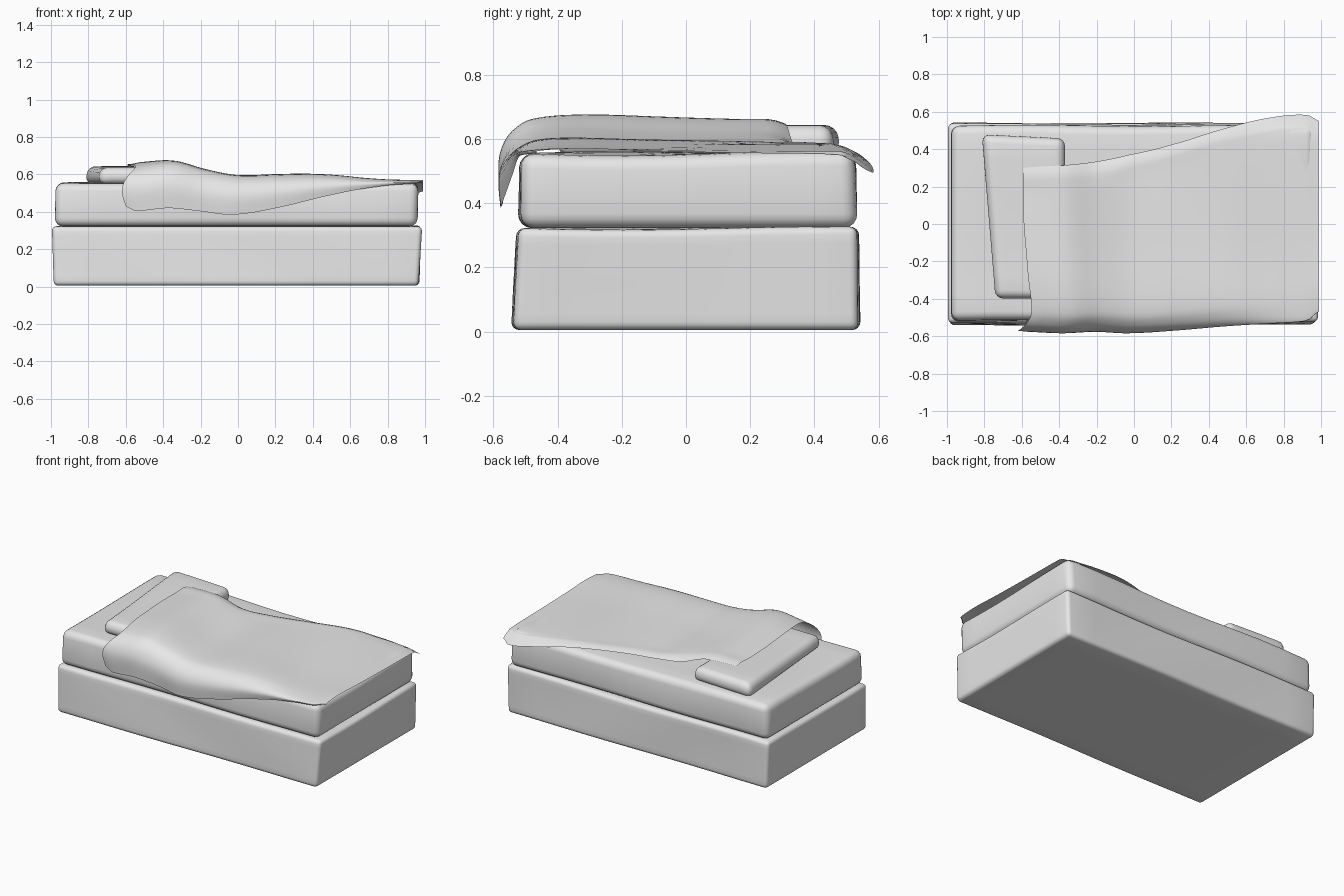
import bpy, bmesh, math
from mathutils import Vector

cube = bpy.data.objects.get("Cube")
if cube:
    bpy.data.objects.remove(cube, do_unlink=True)

mat = bpy.data.materials.new("light_grey")
mat.use_nodes = True
mat.diffuse_color = (0.8, 0.8, 0.8, 1)
mat.node_tree.nodes["Principled BSDF"].inputs["Base Color"].default_value = mat.diffuse_color


def add_object(name, bm):
    mesh = bpy.data.meshes.new(name)
    bm.to_mesh(mesh)
    bm.free()
    mesh.materials.append(mat)
    mesh.shade_smooth()
    obj = bpy.data.objects.new(name, mesh)
    bpy.context.collection.objects.link(obj)


def cushion(name, lower, upper, z0, z1, radius, wave):
    """Soft block between two four-cornered outlines, with gentle sagging."""
    bm = bmesh.new()
    rings = [[bm.verts.new((x, y, z)) for x, y in outline]
             for outline, z in ((lower, z0), (upper, z1))]
    bm.faces.new(rings[0][::-1])
    bm.faces.new(rings[1])
    for i in range(4):
        j = (i + 1) % 4
        bm.faces.new((rings[0][i], rings[0][j], rings[1][j], rings[1][i]))
    bmesh.ops.bevel(bm, geom=bm.edges[:], offset=radius, segments=4,
                    profile=0.5, affect='EDGES')
    long_edges = [e for e in bm.edges if e.calc_length() > 0.15]
    bmesh.ops.subdivide_edges(bm, edges=long_edges, cuts=9, use_grid_fill=True)
    for v in bm.verts:
        x, y, z = v.co
        if z > (z0 + z1) / 2:
            v.co.z += wave * math.sin(4 * x + 1) * math.cos(5 * y + 1)
        v.co.y += wave * 0.6 * math.sin(5 * x + 9 * z)
    add_object(name, bm)


def curve(points, t):
    """Smooth interpolation of (position, values...) rows at position t."""
    n = len(points)
    i = max(k for k in range(n - 1) if k == 0 or points[k][0] <= t)
    row = lambda k: Vector(points[min(max(k, 0), n - 1)][1:])
    a, b, c, d = (row(i + k) for k in (-1, 0, 1, 2))
    s = (t - points[i][0]) / (points[i + 1][0] - points[i][0])
    return 0.5 * (2 * b + (c - a) * s + (2 * a - 5 * b + 4 * c - d) * s ** 2
                  + (3 * b - a - 3 * c + d) * s ** 3)


# Base block, slightly flared towards the floor at the front
cushion("bed_base",
        [(-0.985, -0.545), (0.965, -0.535), (0.97, 0.54), (-0.985, 0.54)],
        [(-0.995, -0.525), (0.985, -0.525), (0.98, 0.53), (-0.995, 0.54)],
        0.005, 0.322, 0.025, 0.005)

# Mattress
cushion("mattress",
        [(-0.98, -0.52), (0.96, -0.52), (0.96, 0.53), (-0.98, 0.53)],
        [(-0.975, -0.515), (0.965, -0.515), (0.965, 0.525), (-0.975, 0.525)],
        0.322, 0.555, 0.045, 0.007)

# Pillow, lying slightly askew
cushion("pillow",
        [(-0.745, -0.405), (-0.36, -0.405), (-0.365, 0.46), (-0.82, 0.48)],
        [(-0.735, -0.395), (-0.37, -0.395), (-0.375, 0.455), (-0.805, 0.47)],
        0.55, 0.64, 0.04, 0.004)

# Blanket: rows are x, front y, hem height, top height, back y, back height
rows = [(-0.60, -0.565, 0.43, 0.66, 0.30, 0.645),
        (-0.55, -0.57, 0.405, 0.668, 0.305, 0.648),
        (-0.37, -0.578, 0.42, 0.672, 0.315, 0.64),
        (-0.20, -0.57, 0.403, 0.63, 0.335, 0.585),
        (-0.03, -0.578, 0.385, 0.602, 0.37, 0.575),
        (0.20, -0.565, 0.42, 0.602, 0.425, 0.575),
        (0.50, -0.54, 0.49, 0.597, 0.515, 0.565),
        (0.75, -0.525, 0.535, 0.58, 0.572, 0.525),
        (0.93, -0.51, 0.55, 0.57, 0.583, 0.495),
        (0.99, -0.46, 0.555, 0.567, 0.55, 0.51)]
# Head edge: position from front hem to back, sideways shift, lift
head_edge = [(0, 0, 0), (0.1, -0.02, 0), (0.3, 0.05, -0.01),
             (0.5, 0.03, 0), (0.7, 0.01, 0), (1, 0.01, 0)]
NX, NY = 64, 40
bm = bmesh.new()
grid = []
for i in range(NX + 1):
    x = rows[0][0] + (rows[-1][0] - rows[0][0]) * i / NX
    yf, zh, zt, yb, zb = curve(rows, x)
    drop = zt - zh
    section = [(0, yf, zh), (0.12, yf - 0.004, zh + drop * 0.5),
               (0.24, yf + 0.045, zh + drop * 0.86), (0.36, yf + 0.15, zt),
               (0.6, -0.1, zt - 0.008), (0.85, yb - 0.14, zt - 0.012),
               (0.93, yb - 0.05, zb + (zt - zb) * 0.55), (1, yb, zb)]
    line = []
    for j in range(NY + 1):
        t = j / NY
        y, z = curve(section, t)
        shift, lift = curve(head_edge, t) * (1 - i / NX) ** 3
        fold = 0.004 * math.sin(9 * x + 5 * y) * math.sin(math.pi * t)
        line.append(bm.verts.new((x + shift, y, z + fold + lift)))
    grid.append(line)
for i in range(NX):
    for j in range(NY):
        bm.faces.new((grid[i][j], grid[i + 1][j], grid[i + 1][j + 1], grid[i][j + 1]))
add_object("blanket", bm)
